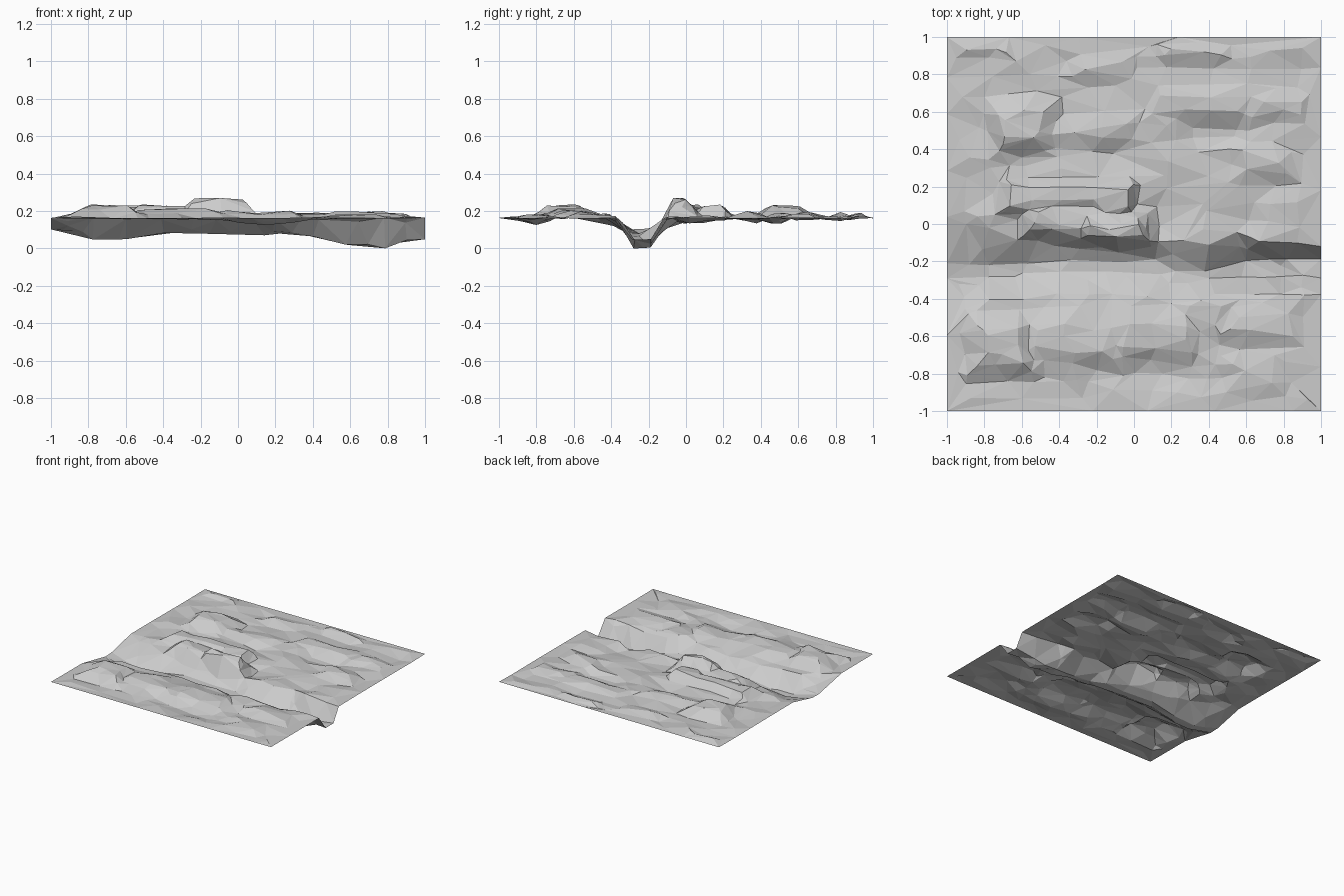
import bpy, bmesh
from mathutils import noise, Vector

BASE = 0.16
N = 64

# river trench stations: x, south rim y, bed south y, bed north y, north rim y, bed z
TRENCH = [(-1, -.60, -.30, -.23, .04, .10), (-.9, -.50, -.29, -.21, .08, .075),
          (-.78, -.40, -.29, -.22, -.02, .045),
          (-.6, -.40, -.27, -.22, -.06, .045), (-.4, -.37, -.26, -.19, -.05, .08),
          (-.15, -.38, -.26, -.20, -.07, .075), (.12, -.40, -.27, -.20, -.10, .065),
          (.22, -.43, -.30, -.24, -.10, .08), (.4, -.40, -.30, -.25, -.10, .06),
          (.56, -.38, -.28, -.20, -.04, .02), (.66, -.38, -.28, -.18, -.11, .01),
          (.78, -.37, -.28, -.21, -.11, -.003), (.9, -.36, -.28, -.19, -.12, .04),
          (1, -.37, -.29, -.18, -.12, .045)]

# terraces: x0, x1, y0, y1 of the flat top, rise, side falloff
TERRACES = [(-.24, .05, -.05, .00, .10, .09), (-.68, .0, .10, .20, .06, .05),
            (-.55, -.1, -.03, .05, .065, .10), (-.68, -.52, .46, .57, .065, .12),
            (-.45, -.05, .48, .54, .022, .07), (.14, .58, .63, .68, .028, .06),
            (.66, .88, .60, .66, .03, .08), (.60, .78, .30, .35, .025, .08),
            (-.80, -.62, -.72, -.58, .07, .12), (-.50, -.15, -.68, -.57, .045, .14),
            (-.06, .25, -.64, -.53, .035, .09), (.30, .44, -.52, -.45, .02, .07),
            (.55, .85, -.57, -.50, .025, .08), (.12, .45, .92, .94, .025, .05),
            (-.28, -.08, .82, .85, .022, .06), (-.92, -.66, .92, .95, .02, .05),
            (.55, .70, -.84, -.78, .025, .10),
            (.3, .55, .46, .51, -.03, .08), (-.25, .3, -.82, -.78, -.02, .09),
            (-.6, .1, .33, .38, -.015, .07), (.2, .6, .03, .08, -.02, .10)]


def trench_at(x):
    for a, b in zip(TRENCH, TRENCH[1:]):
        if x <= b[0]:
            t = (x - a[0]) / (b[0] - a[0])
            return [p + (q - p) * t for p, q in zip(a, b)][1:]
    return TRENCH[-1][1:]


def height(x, y):
    edge = max(0, min(1, (1 - abs(x)) / .1, (1 - abs(y)) / .06))
    # wobble the outlines so no edge runs straight
    wx = x + noise.noise(Vector((x * 4, y * 4, 3))) * .08 * edge
    wy = y + noise.noise(Vector((x * 5, y * 4, 20))) * .04 * edge
    up = down = 0
    for x0, x1, y0, y1, h, f in TERRACES:
        d = max(x0 - wx, wx - x1, y0 - wy, wy - y1, 0)
        v = h * max(0, 1 - d / f)
        up, down = max(up, v), min(down, v)
    rough = noise.noise(Vector((x * 4, y * 8, 9))) * .02
    land = BASE + (up + down + rough) * edge
    s, bs, bn, n, z = trench_at(x)
    ty = y + (wy - y) * .5
    if s < ty < n:
        t = min(1, (ty - s) / (bs - s), (n - ty) / (n - bn))
        land += (z - land) * t
    return land


# fine height grid
bm = bmesh.new()
bmesh.ops.create_grid(bm, x_segments=N, y_segments=N, size=1)
for v in bm.verts:
    v.co.z = height(v.co.x, v.co.y)
bmesh.ops.triangulate(bm, faces=bm.faces)
mesh = bpy.data.meshes.new("terrain")
bm.to_mesh(mesh)
bm.free()
terrain = bpy.data.objects.new("terrain", mesh)
bpy.context.collection.objects.link(terrain)

# reduce to irregular low-poly facets
bpy.context.view_layer.objects.active = terrain
terrain.select_set(True)
dec = terrain.modifiers.new("facets", 'DECIMATE')
dec.ratio = 0.09
bpy.ops.object.modifier_apply(modifier=dec.name)
bpy.ops.object.shade_flat()

# rest the lowest point on the ground
low = min(v.co.z for v in terrain.data.vertices)
for v in terrain.data.vertices:
    v.co.z -= low
